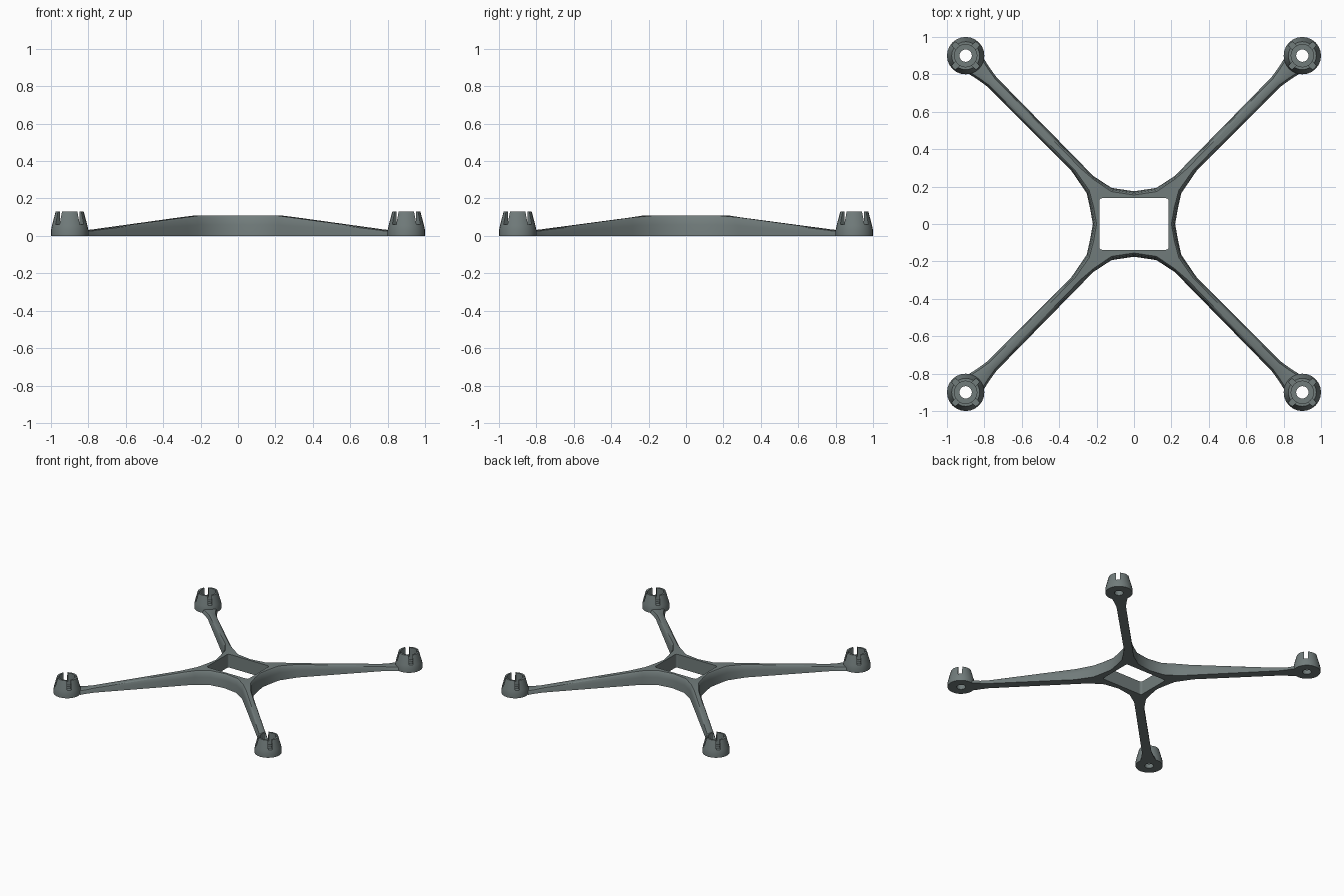
import bpy, bmesh, math
from mathutils import Vector

if "Cube" in bpy.data.objects:
    bpy.data.objects.remove(bpy.data.objects["Cube"])

grey = bpy.data.materials.new("slate grey")
grey.diffuse_color = (0.165, 0.2, 0.198, 1)
grey.use_nodes = True
grey.node_tree.nodes["Principled BSDF"].inputs["Base Color"].default_value = grey.diffuse_color


def make_object(name, bm):
    bmesh.ops.recalc_face_normals(bm, faces=bm.faces)
    mesh = bpy.data.meshes.new(name)
    bm.to_mesh(mesh)
    bm.free()
    mesh.materials.append(grey)
    ob = bpy.data.objects.new(name, mesh)
    bpy.context.collection.objects.link(ob)
    return ob


def box(bm, size, centre, angle=0):
    new = bmesh.ops.create_cube(bm, size=1)["verts"]
    bmesh.ops.scale(bm, vec=size, verts=new)
    bmesh.ops.translate(bm, vec=centre, verts=new)
    if angle:
        for v in new:
            x, y = v.co.x, v.co.y
            v.co.x = x * math.cos(angle) - y * math.sin(angle)
            v.co.y = x * math.sin(angle) + y * math.cos(angle)
    return new


def cut(ob, cutter):
    cutter.hide_render = True
    cutter.hide_viewport = True
    mod = ob.modifiers.new("cut", "BOOLEAN")
    mod.operation = "DIFFERENCE"
    mod.solver = "EXACT"
    mod.object = cutter


def smooth(ob, degrees):
    bpy.ops.object.select_all(action="DESELECT")
    ob.select_set(True)
    bpy.context.view_layer.objects.active = ob
    bpy.ops.object.shade_smooth_by_angle(angle=math.radians(degrees))


# Frame: one quarter lofted along its diagonal, (spine, left edge, right edge)
stations = [(0.0, (0, 0.175), (0.22, 0)),
            (0.12, (0.12, 0.193), (0.235, 0.085)),
            (0.21, (0.215, 0.255), (0.253, 0.165)),
            (0.29, (0.265, 0.305), (0.335, 0.285))]
for t, w in [(0.76, 0.035), (0.80, 0.044), (0.84, 0.056)]:
    d = w / math.sqrt(2)
    stations.append((t, (t - d, t + d), (t + d, t - d)))


def height(t):
    return 0.108 - 0.078 * min(max((t - 0.22) / 0.58, 0), 1)


bm = bmesh.new()
rows = []
for t, left, right in stations:
    h = height(t)
    spine = Vector((t, t, 0))

    def side(p):
        p = Vector((p[0], p[1], 0))
        inward = (spine - p).normalized()
        steps = [(0, 0), (0.005, 0.55), (0.011, 0.9), (0.02, 1)]
        return [p + inward * i + Vector((0, 0, h * k)) for i, k in steps]

    ring = side(left) + [spine + Vector((0, 0, h))] + side(right)[::-1] + [spine]
    rows.append([bm.verts.new(c) for c in ring])
for a, b in zip(rows, rows[1:]):
    n = len(a)
    for i in range(n):
        bm.faces.new((a[i], a[(i + 1) % n], b[(i + 1) % n], b[i]))
bm.faces.new(rows[-1])
# Mirror the quarter into all four
for axis in (0, 1):
    geom = bm.verts[:] + bm.edges[:] + bm.faces[:]
    copy = bmesh.ops.duplicate(bm, geom=geom)["geom"]
    for v in copy:
        if isinstance(v, bmesh.types.BMVert):
            v.co[axis] *= -1
    bmesh.ops.reverse_faces(bm, faces=[f for f in copy if isinstance(f, bmesh.types.BMFace)])
bmesh.ops.remove_doubles(bm, verts=bm.verts, dist=0.0005)
frame = make_object("frame", bm)
smooth(frame, 35)

# Rectangular centre opening with rounded corners
bm = bmesh.new()
box(bm, (0.37, 0.276, 0.5), (0, 0, 0.05))
upright = [e for e in bm.edges if abs(e.verts[0].co.z - e.verts[1].co.z) > 0.1]
bmesh.ops.bevel(bm, geom=upright, offset=0.015, segments=3, profile=0.5, affect="EDGES")
cut(frame, make_object("opening_cutter", bm))

# Motor mounts: tapered cups with a through hole and four diagonal slots
profile = [(0.033, 0), (0.1, 0), (0.1, 0.03), (0.095, 0.055), (0.075, 0.13),
           (0.06, 0.13), (0.06, 0.035), (0.033, 0.035)]
SIDES = 24
for name, sx, sy in [("front_left", -1, -1), ("front_right", 1, -1),
                     ("back_left", -1, 1), ("back_right", 1, 1)]:
    bm = bmesh.new()
    rings = []
    for i in range(SIDES):
        a = math.tau * i / SIDES
        rings.append([bm.verts.new((r * math.cos(a), r * math.sin(a), z)) for r, z in profile])
    for i in range(SIDES):
        a, b = rings[i], rings[(i + 1) % SIDES]
        for j in range(len(profile)):
            k = (j + 1) % len(profile)
            bm.faces.new((a[j], b[j], b[k], a[k]))
    mount = make_object(name + "_motor_mount", bm)
    mount.location = (0.9 * sx, 0.9 * sy, 0)
    smooth(mount, 35)
    # Crossed slots
    for n, angle in enumerate((math.pi / 4, -math.pi / 4)):
        bm = bmesh.new()
        box(bm, (0.3, 0.03, 0.2), (0, 0, 0.16), angle)
        slot = make_object(f"{name}_slot_cutter_{n}", bm)
        slot.location = mount.location
        cut(mount, slot)
